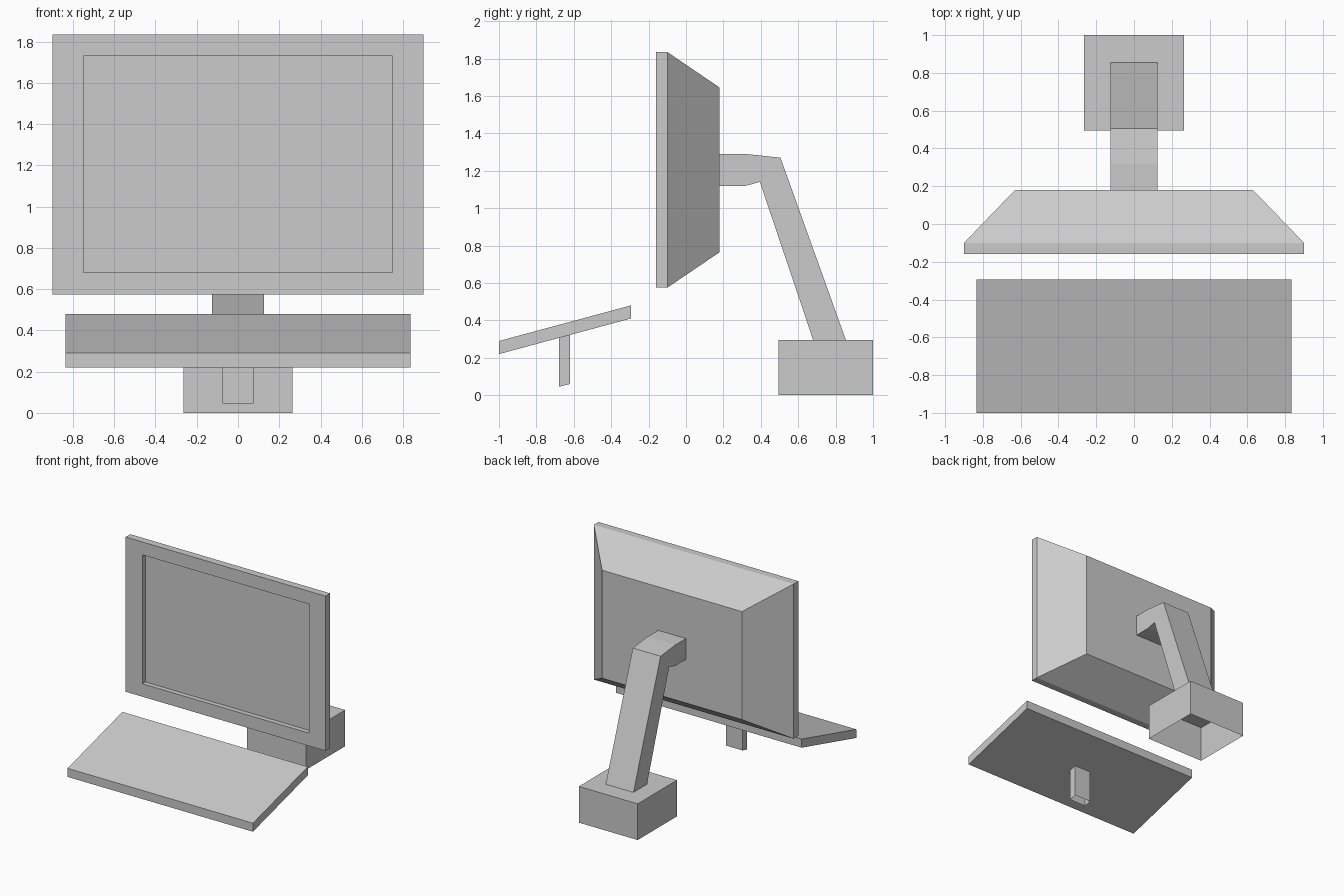
import bpy
import bmesh

cube = bpy.data.objects.get("Cube")
if cube:
    bpy.data.objects.remove(cube, do_unlink=True)

grey = bpy.data.materials.new("plain_grey")
grey.use_nodes = True
colour = (0.6, 0.6, 0.6, 1)
grey.diffuse_color = colour
grey.node_tree.nodes["Principled BSDF"].inputs["Base Color"].default_value = colour


def loft(name, rings, cap_start=True, cap_end=True):
    """Bridge rectangles, each given as half width and two (y, z) edge points."""
    bm = bmesh.new()
    loops = []
    for half, p, q in rings:
        corners = ((-half, *p), (half, *p), (half, *q), (-half, *q))
        loops.append([bm.verts.new(c) for c in corners])
    for a, b in zip(loops, loops[1:]):
        for i in range(4):
            j = (i + 1) % 4
            bm.faces.new((a[i], a[j], b[j], b[i]))
    if cap_start:
        bm.faces.new(loops[0])
    if cap_end:
        bm.faces.new(loops[-1])
    bmesh.ops.recalc_face_normals(bm, faces=bm.faces)
    mesh = bpy.data.meshes.new(name)
    bm.to_mesh(mesh)
    bm.free()
    mesh.materials.append(grey)
    obj = bpy.data.objects.new(name, mesh)
    bpy.context.collection.objects.link(obj)
    return obj


# Monitor: recessed screen, front frame, tapered back
screen_y, front_y, rim_y, back_y = -0.12, -0.16, -0.10, 0.18
loft("monitor", [
    (0.75, (screen_y, 0.68), (screen_y, 1.73)),
    (0.75, (front_y, 0.68), (front_y, 1.73)),
    (0.90, (front_y, 0.575), (front_y, 1.835)),
    (0.90, (rim_y, 0.575), (rim_y, 1.835)),
    (0.63, (back_y, 0.765), (back_y, 1.645)),
])

# Support arm: leaning post, elbow, short neck into the monitor
arm_half = 0.125
arm_foot = ((0.68, 0.295), (0.855, 0.295))
loft("support_arm", [
    (arm_half, *arm_foot),
    (arm_half, (0.395, 1.14), (0.505, 1.27)),
    (arm_half, (0.32, 1.12), (0.32, 1.29)),
    (arm_half, (back_y, 1.12), (back_y, 1.29)),
], cap_start=False, cap_end=False)

# Base block: hollow underneath, its top opening into the arm
loft("base", [
    (0.265, (0.495, 0), (1.0, 0)),
    (0.265, (0.495, 0.295), (1.0, 0.295)),
    (arm_half, *arm_foot),
], cap_start=False, cap_end=False)

# Sloping keyboard slab
loft("keyboard", [
    (0.835, (-1.0, 0.22), (-0.295, 0.41)),
    (0.835, (-1.0, 0.29), (-0.295, 0.48)),
])

# Hollow keyboard leg
loft("keyboard_leg", [
    (0.075, (-0.68, 0.045), (-0.62, 0.06)),
    (0.075, (-0.68, 0.306), (-0.62, 0.322)),
], cap_start=False, cap_end=False)
